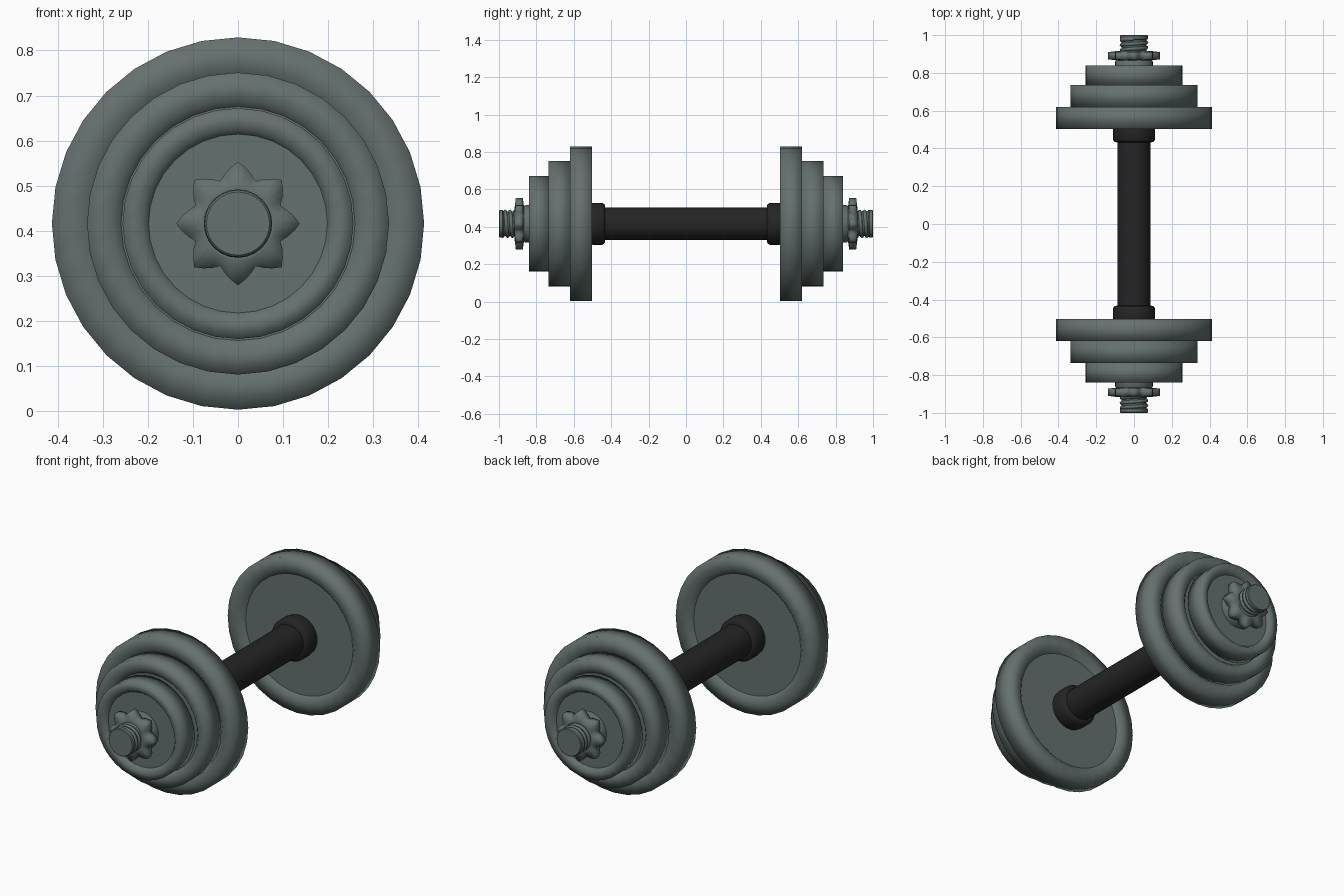
import bpy, bmesh
from math import sin, cos, pi, radians

cube = bpy.data.objects.get("Cube")
if cube:
    bpy.data.objects.remove(cube, do_unlink=True)

AXIS_Z = 0.416


def make_material(name, colour, roughness):
    mat = bpy.data.materials.new(name)
    mat.use_nodes = True
    mat.diffuse_color = (*colour, 1)
    bsdf = mat.node_tree.nodes["Principled BSDF"]
    bsdf.inputs["Base Color"].default_value = (*colour, 1)
    bsdf.inputs["Roughness"].default_value = roughness
    return mat


steel = make_material("grey steel", (0.13, 0.165, 0.16), 0.5)
rubber = make_material("black rubber", (0.018, 0.018, 0.018), 0.7)


def add_object(name, data, mat):
    obj = bpy.data.objects.new(name, data)
    obj.location.z = AXIS_Z
    data.materials.append(mat)
    bpy.context.collection.objects.link(obj)
    return obj


def lathe(name, profile, mat, sides=32, points=0, sharp_angle=40):
    """Loft (radius, y, valley radius) rings along the y axis, with flat end caps."""
    bm = bmesh.new()
    rings = []
    for r, y, *valley in profile:
        ring = []
        for i in range(sides):
            a = 2 * pi * i / sides
            radius = r
            if valley:  # star outline with straight flanks between tips
                phase = (i * points / sides) % 1
                radius = valley[0] + (r - valley[0]) * abs(2 * phase - 1)
            ring.append(bm.verts.new((radius * sin(a), y, radius * cos(a))))
        rings.append(ring)
    for low, high in zip(rings, rings[1:]):
        for i in range(sides):
            j = (i + 1) % sides
            bm.faces.new((low[i], low[j], high[j], high[i]))
    caps = [bm.faces.new(rings[0]), bm.faces.new(rings[-1])]
    bmesh.ops.recalc_face_normals(bm, faces=bm.faces)
    for face in bm.faces:
        face.smooth = face not in caps
    for edge in bm.edges:
        on_cap = any(f in caps for f in edge.link_faces)
        edge.smooth = not on_cap and edge.calc_face_angle(0) < radians(sharp_angle)
    mesh = bpy.data.meshes.new(name)
    bm.to_mesh(mesh)
    bm.free()
    return add_object(name, mesh, mat)


def weight_plate(name, radius, near, far, s):
    """Disc with a softly shaded raised rim and a dished face on both sides."""
    dish = 0.02
    lathe(name, [
        (radius * 0.775, s * (near + dish)),
        (radius * 0.83, s * near),
        (radius, s * near),
        (radius, s * far),
        (radius * 0.83, s * far),
        (radius * 0.775, s * (far - dish)),
    ], steel, sharp_angle=120)


def thread(name, start, end, turns, s):
    """Helical ridge wound round the bar end."""
    curve = bpy.data.curves.new(name, "CURVE")
    curve.dimensions = "3D"
    curve.bevel_depth = 0.01
    curve.bevel_resolution = 1
    curve.use_fill_caps = True
    steps = turns * 24
    spline = curve.splines.new("POLY")
    spline.points.add(steps)
    for i, point in enumerate(spline.points):
        a = 2 * pi * turns * i / steps
        y = start + (end - start) * i / steps
        point.co = (0.066 * sin(a), s * y, 0.066 * cos(a) * s, 1)
    add_object(name, curve, steel)


# Grip
lathe("grip", [(0.087, -0.46), (0.087, 0.46)], rubber)

for side, s in (("front", -1), ("back", 1)):
    # Rounded collar between the grip and the weights
    lathe(side + "_collar", [
        (0.09, s * 0.432), (0.104, s * 0.435), (0.112, s * 0.447),
        (0.112, s * 0.5), (0.106, s * 0.528),
    ], rubber, sharp_angle=60)

    # Stepped stack of weights
    weight_plate(side + "_large_plate", 0.413, 0.502, 0.62, s)
    weight_plate(side + "_medium_plate", 0.335, 0.62, 0.735, s)
    weight_plate(side + "_small_plate", 0.256, 0.735, 0.84, s)

    # Threaded bar end
    lathe(side + "_bar_end", [
        (0.066, s * 0.8), (0.066, s * 0.975), (0.074, s * 0.98),
        (0.074, s * 0.996), (0.07, s * 1.0),
    ], steel)
    thread(side + "_thread", 0.85, 0.98, 5, s)

    # Star nut with its washer flange
    lathe(side + "_washer", [(0.1, s * 0.815), (0.1, s * 0.858), (0.09, s * 0.872)], steel)
    lathe(side + "_star_nut", [
        (0.09, s * 0.866), (0.137, s * 0.872, 0.102),
        (0.137, s * 0.91, 0.102), (0.08, s * 0.917),
    ], steel, sides=48, points=8, sharp_angle=100)
